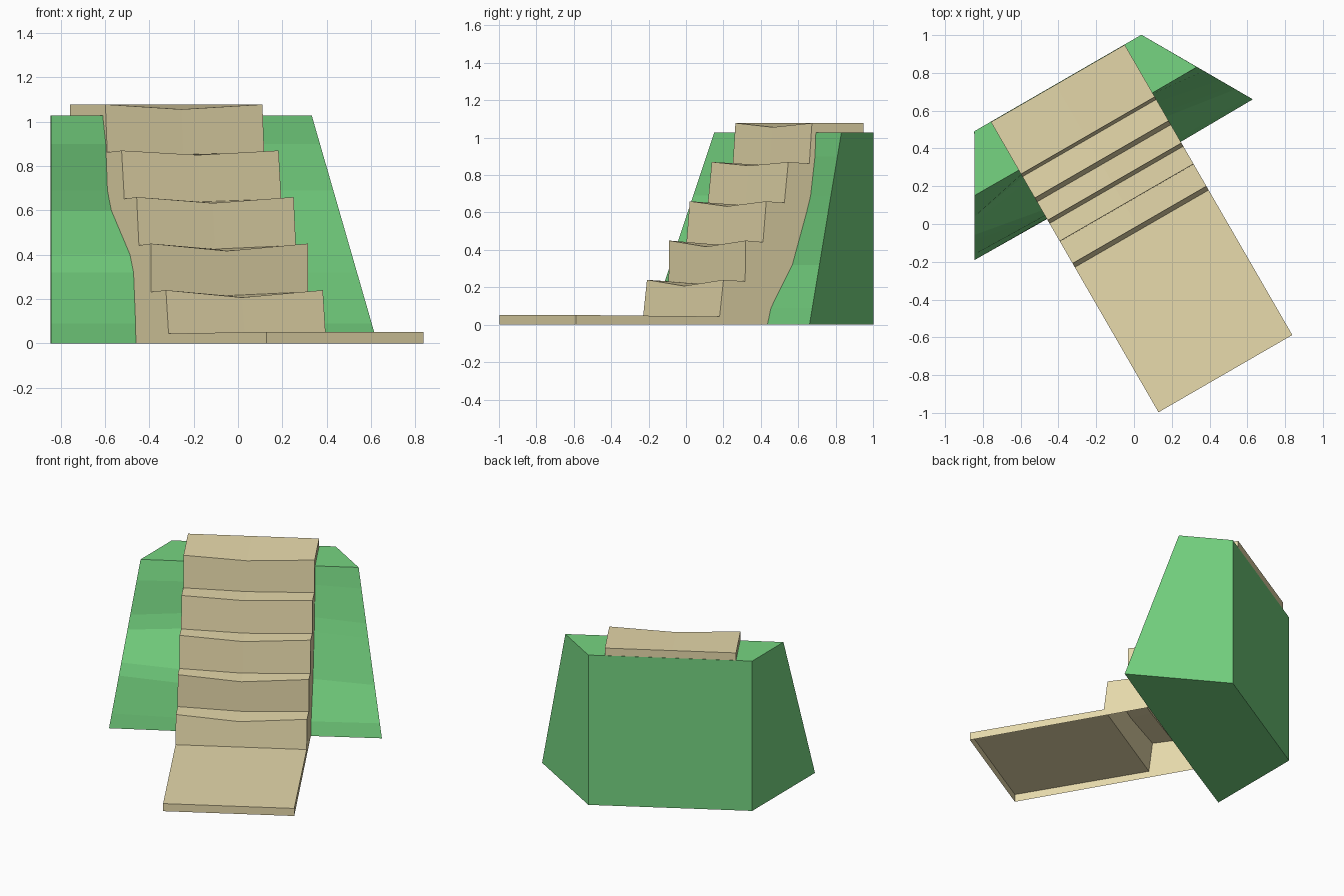
import bpy, bmesh, math
from mathutils import Matrix

if "Cube" in bpy.data.objects:
    bpy.data.objects.remove(bpy.data.objects["Cube"])

TURN = Matrix.Rotation(math.radians(30), 4, 'Z')


def finish(name, bm, color):
    # weld, orient, turn into place and colour
    bmesh.ops.remove_doubles(bm, verts=bm.verts, dist=0.0005)
    bmesh.ops.recalc_face_normals(bm, faces=bm.faces)
    bm.transform(TURN)
    me = bpy.data.meshes.new(name)
    bm.to_mesh(me)
    bm.free()
    mat = bpy.data.materials.new(name + "_colour")
    mat.diffuse_color = (*color, 1)
    mat.use_nodes = True
    mat.node_tree.nodes["Principled BSDF"].inputs["Base Color"].default_value = mat.diffuse_color
    me.materials.append(mat)
    ob = bpy.data.objects.new(name, me)
    bpy.context.collection.objects.link(ob)


def skin(bm, columns):
    # quads between neighbouring columns of points
    cols = [[bm.verts.new(p) for p in c] for c in columns]
    for a, b in zip(cols, cols[1:]):
        for i in range(len(a) - 1):
            bm.faces.new((a[i], b[i], b[i + 1], a[i + 1]))
    return cols


# Staircase: side profile (y, z, sag in the worn middle), open underneath
profile = [(-0.928, 0, 0), (-0.928, 0.052, 0)]
steps = [(-0.042, -0.018, 0.24, 0.033), (0.116, 0.118, 0.45, 0.033),
         (0.226, 0.246, 0.66, 0.027), (0.358, 0.382, 0.87, 0.02),
         (0.512, 0.528, 1.078, 0.022)]
level, sag = 0.052, 0.0
for foot, nose, z, dip in steps:
    profile += [(foot, level - 0.008, sag * 0.5), (nose, z, dip)]
    level, sag = z, dip
profile += [(0.846, 1.078, 0), (0.846, 0, 0)]

bm = bmesh.new()
cols = skin(bm, [[(x, y, z - s * k) for y, z, s in profile]
                 for x, k in ((-0.386, 0), (0.01, 1), (0.432, 0))])
bm.faces.new(cols[0])
bm.faces.new(cols[2])
finish("worn_staircase", bm, (0.80, 0.70, 0.41))

# Grassy mound: front face is straight at the outer corners, wavy by the stairs
Z = [0, 0.09, 0.32, 0.40, 0.60, 0.69, 0.90, 1.027]
left = [0.253, 0.256, 0.274, 0.306, 0.475, 0.51, 0.525, 0.552]
right = [0.253, 0.275, 0.407, 0.432, 0.495, 0.52, 0.547, 0.552]
CX, BACK = 0.024, 0.848
bm = bmesh.new()


def corner(side):
    # outer front edge leaning back with height
    return [(CX + side * (0.851 - 0.171 * z / 1.027),
             0.257 + 0.296 * z / 1.027, z) for z in Z]


def back(side):
    return [(CX + side * 0.511, BACK, z) for z in Z]


cols = skin(bm, [back(-1), corner(-1),
                 [(-0.386, y, z) for y, z in zip(left, Z)],
                 [(0.432, y, z) for y, z in zip(right, Z)],
                 corner(1), back(1)])
for i in (0, -1):
    bm.faces.new([c[i] for c in cols])
bm.faces.new((cols[0][0], cols[0][-1], cols[-1][-1], cols[-1][0]))
bmesh.ops.triangulate(bm, faces=[f for f in bm.faces if len(f.verts) > 4])
finish("grassy_mound", bm, (0.18, 0.66, 0.22))
